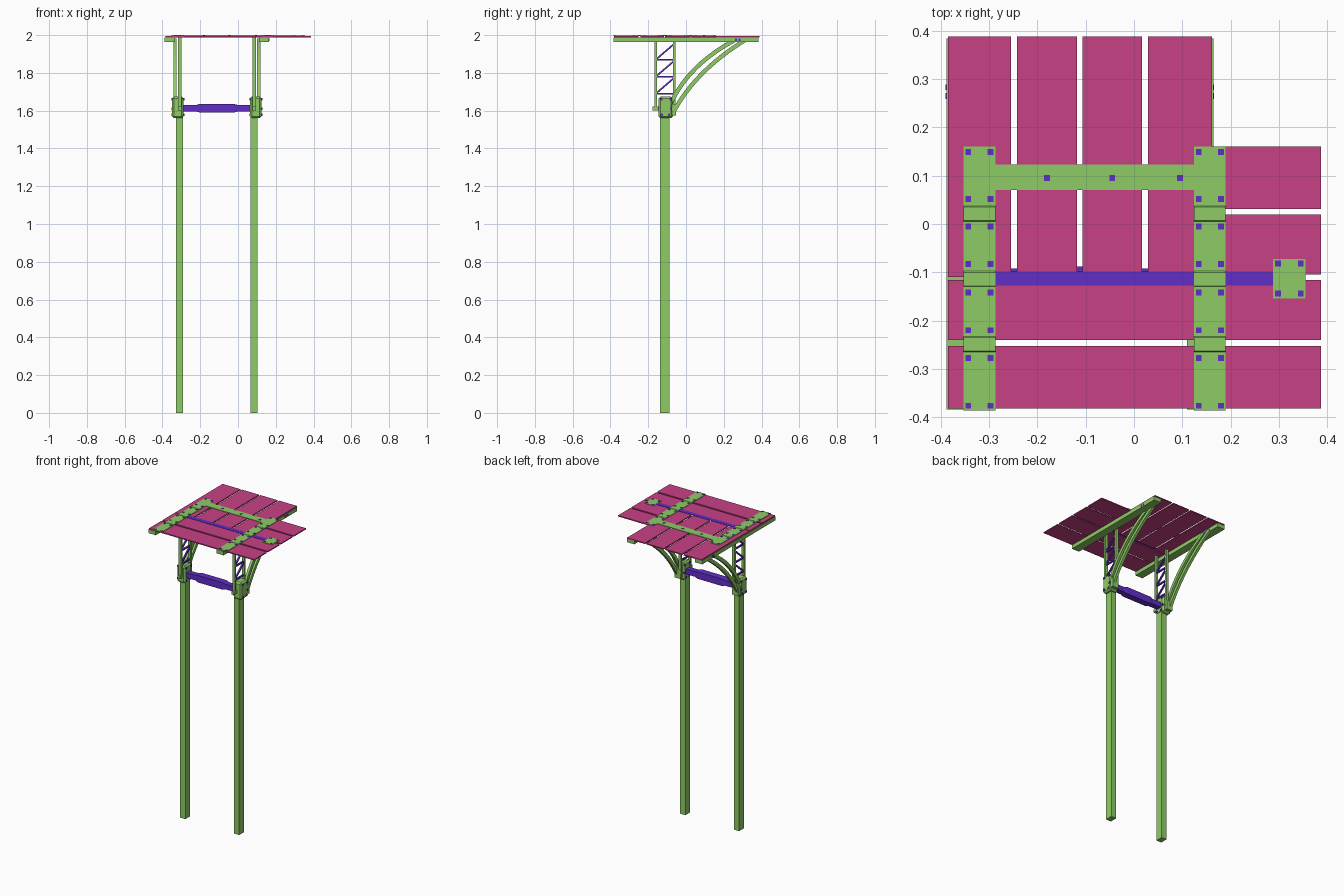
import bpy, bmesh
from mathutils import Vector

cube = bpy.data.objects.get("Cube")
if cube:
    bpy.data.objects.remove(cube, do_unlink=True)


def material(name, rgb):
    m = bpy.data.materials.new(name)
    m.use_nodes = True
    m.diffuse_color = (*rgb, 1)
    m.node_tree.nodes["Principled BSDF"].inputs["Base Color"].default_value = (*rgb, 1)
    return m


GREEN = material("light green", (0.27, 0.60, 0.13))
PINK = material("deep pink", (0.58, 0.052, 0.24))
PURPLE = material("violet", (0.12, 0.026, 0.57))


def finish(name, bm, mat):
    bmesh.ops.recalc_face_normals(bm, faces=bm.faces)
    mesh = bpy.data.meshes.new(name)
    bm.to_mesh(mesh)
    bm.free()
    mesh.materials.append(mat)
    ob = bpy.data.objects.new(name, mesh)
    bpy.context.collection.objects.link(ob)
    return ob


def boxes(name, mat, spans, bevel=0):
    """One object from boxes given as (x0, x1, y0, y1, z0, z1)."""
    bm = bmesh.new()
    for x0, x1, y0, y1, z0, z1 in spans:
        verts = bmesh.ops.create_cube(bm, size=1)["verts"]
        for v in verts:
            v.co = ((x0 + x1) / 2 + v.co.x * (x1 - x0),
                    (y0 + y1) / 2 + v.co.y * (y1 - y0),
                    (z0 + z1) / 2 + v.co.z * (z1 - z0))
    if bevel:
        bmesh.ops.bevel(bm, geom=bm.edges[:], offset=bevel, segments=1, affect='EDGES')
    return finish(name, bm, mat)


def loft(name, mat, rings):
    """Closed skin through equal rings of points."""
    bm = bmesh.new()
    loops = [[bm.verts.new(p) for p in ring] for ring in rings]
    n = len(loops[0])
    for a, b in zip(loops, loops[1:]):
        for i in range(n):
            j = (i + 1) % n
            bm.faces.new((a[i], a[j], b[j], b[i]))
    bm.faces.new(loops[0])
    bm.faces.new(loops[-1])
    return finish(name, bm, mat)


def bar(name, mat, path, x, width, depth):
    """Rectangular bar along a path of (y, z) points at a given x."""
    pts = [Vector((0, y, z)) for y, z in path]
    rings = []
    for i, p in enumerate(pts):
        t = (pts[min(i + 1, len(pts) - 1)] - pts[max(i - 1, 0)]).normalized()
        n = Vector((0, -t.z, t.y)) * depth / 2
        w = Vector((width / 2, 0, 0))
        c = p + Vector((x, 0, 0))
        rings.append([c - w - n, c + w - n, c + w + n, c - w + n])
    return loft(name, mat, rings)


def curve(a, b, c, steps=12):
    """Quadratic curve from a to c pulled toward b."""
    out = []
    for i in range(steps + 1):
        t = i / steps
        out.append([(1 - t) ** 2 * p + 2 * t * (1 - t) * q + t * t * r
                    for p, q, r in zip(a, b, c)])
    return out


CENTRE = -0.112          # middle between the two posts
DECK, PLATE, TOP = 1.988, 1.995, 1.998

# Supports, one set on each side
for side, word in ((-1, "right"), (1, "left")):
    def span(a, b):
        return sorted((CENTRE + side * a, CENTRE + side * b))

    px = CENTRE + side * 0.197
    boxes(word + "_post", GREEN, [(*span(0.178, 0.216), -0.137, -0.088, 0, 1.62)])
    boxes(word + "_bracket", GREEN, [(*span(0.176, 0.237), -0.145, -0.07, 1.56, 1.675)], 0.01)
    boxes(word + "_bracket_foot", GREEN, [(*span(0.188, 0.206), -0.177, -0.14, 1.602, 1.622)])
    boxes(word + "_bracket_heel", GREEN, [(*span(0.19, 0.234), -0.075, -0.052, 1.575, 1.635)])
    boxes(word + "_bracket_bolts", PURPLE,
          [(*span(0.172, 0.241), y - 0.006, y + 0.006, z - 0.006, z + 0.006)
           for y, z in ((-0.13, 1.66), (-0.082, 1.66), (-0.08, 1.61),
                        (-0.128, 1.578), (-0.09, 1.578))])
    boxes(word + "_rail", GREEN, [(*span(0.222, 0.276), -0.384, 0.384, 1.963, DECK)])
    boxes(word + "_rail_bolts", PURPLE,
          [(*span(0.22, 0.278), y - 0.006, y + 0.006, 1.97, 1.982) for y in (0.265, 0.283)])

    # Lattice tower between post and deck
    boxes(word + "_tower_uprights", GREEN,
          [(*span(0.188, 0.206), -0.167, -0.154, 1.605, DECK),
           (*span(0.188, 0.206), -0.068, -0.055, 1.605, DECK)])
    for i in range(3):
        z = 1.69 + i * 0.09
        bar(word + "_tower_rung", PURPLE, [(-0.16, z), (-0.061, z)], px, 0.01, 0.009)
        bar(word + "_tower_diagonal", PURPLE, [(-0.16, z), (-0.061, z + 0.085)], px, 0.01, 0.009)

    # Twin curved braces under the rail
    ax = CENTRE + side * 0.222
    bar(word + "_upper_brace", GREEN,
        curve((-0.075, 1.65), (0.02, 1.845), (0.255, 1.972)), ax, 0.017, 0.022)
    bar(word + "_lower_brace", GREEN,
        curve((-0.065, 1.595), (0.05, 1.81), (0.31, 1.972)), ax, 0.017, 0.022)

# Cross beam, thicker in the middle
rings = []
for x, hy, hz in ((-0.182, 0.018, 0.017), (-0.11, 0.018, 0.017), (-0.09, 0.022, 0.023),
                  (0.09, 0.022, 0.023), (0.11, 0.018, 0.017), (0.182, 0.018, 0.017)):
    rings.append([(CENTRE + x, -0.11 + sy * hy, 1.613 + sz * hz)
                  for sy, sz in ((-1, -1), (1, -1), (1, 1), (-1, 1))])
loft("cross_beam", PURPLE, rings)

# Deck planks
boxes("back_planks", PINK,
      [(x0, x1, -0.11 if x0 < -0.3 else -0.098, 0.388, DECK, PLATE)
       for x0, x1 in ((-0.385, -0.254), (-0.242, -0.118), (-0.107, 0.017), (0.029, 0.161))])
boxes("side_planks", PINK,
      [(0.161, 0.387, y0, y1, DECK, PLATE) for y0, y1 in ((0.031, 0.16), (-0.105, 0.02))])
boxes("front_planks", PINK,
      [(-0.385, 0.387, y0, y1, DECK, PLATE) for y0, y1 in ((-0.24, -0.116), (-0.382, -0.252))])

# Strap plates on the deck
bands = ((-0.353, -0.287), (0.124, 0.189))
boxes("long_straps", GREEN, [(a, b, -0.386, 0.16, PLATE, TOP) for a, b in bands])
boxes("cross_strap", GREEN, [(-0.287, 0.124, 0.07, 0.123, PLATE, TOP)])
boxes("end_plate", GREEN, [(0.288, 0.355, -0.154, -0.072, PLATE, TOP)])
boxes("seam_strip", PURPLE, [(-0.287, 0.288, -0.127, -0.098, PLATE, TOP - 0.001)])

# Raised folds where the straps cross the plank gaps
for a, b in bands:
    for y in (0.022, -0.113, -0.248):
        profile = ((y - 0.017, TOP - 0.001), (y + 0.017, TOP - 0.001),
                   (y + 0.013, 2.0), (y - 0.015, 2.0))
        loft("strap_fold", GREEN, [[(x, py, pz) for py, pz in profile] for x in (a, b)])

# Square bolt heads on the straps
spots = [(x, y) for x in (-0.343, -0.297, 0.134, 0.18)
         for y in (0.149, 0.052, -0.005, -0.083, -0.142, -0.22, -0.277, -0.376)]
spots += [(x, 0.095) for x in (-0.18, -0.045, 0.095)]
spots += [(x, y) for x in (0.298, 0.345) for y in (-0.082, -0.144)]
boxes("strap_bolts", PURPLE,
      [(x - 0.006, x + 0.006, y - 0.006, y + 0.006, TOP - 0.001, 2.0) for x, y in spots])
